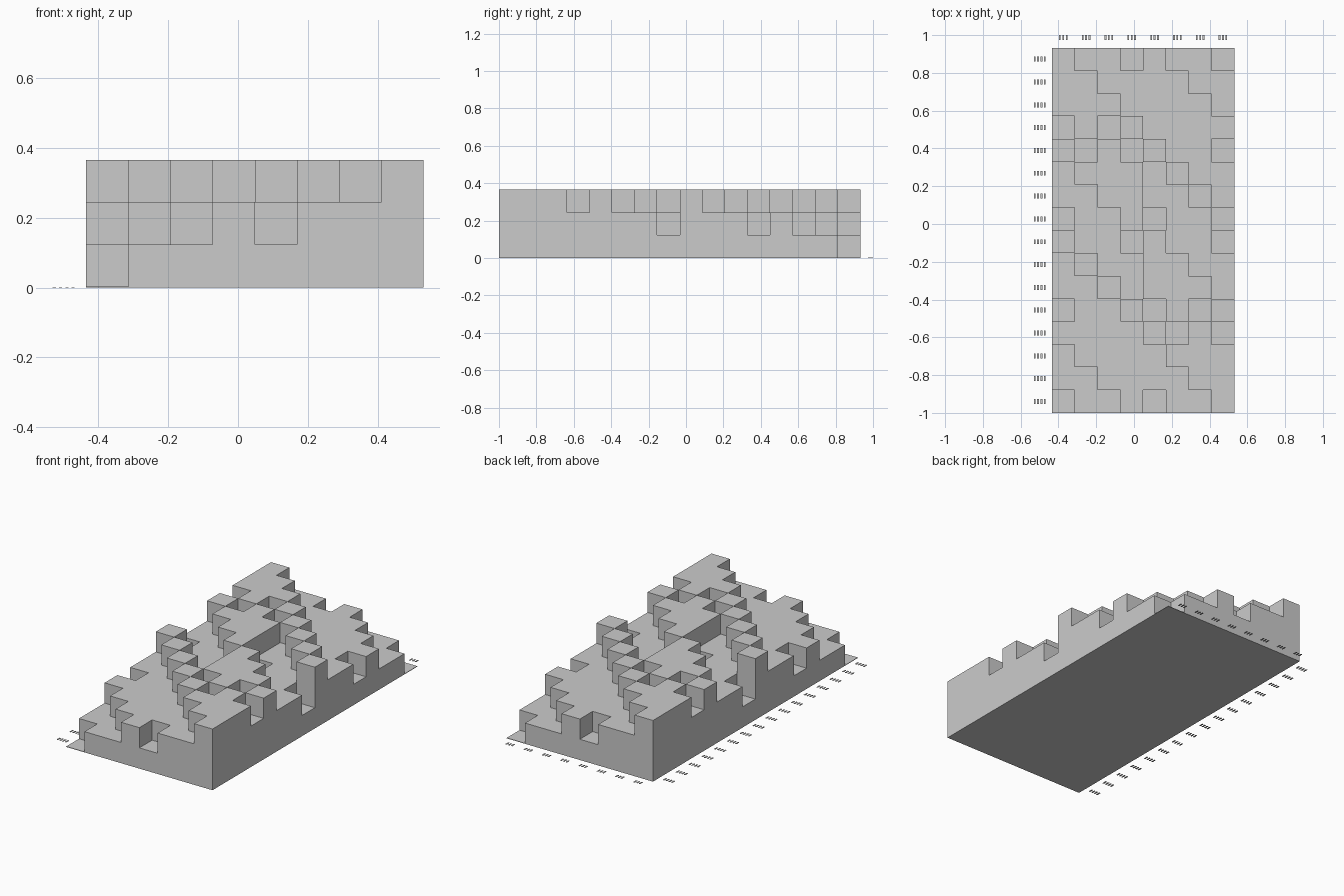
import bpy
import bmesh
from itertools import product

if "Cube" in bpy.data.objects:
    bpy.data.objects.remove(bpy.data.objects["Cube"])

CELL = 0.1208            # side of one block
BASE = 0.003             # thickness of the base plate
LEFT, BACK = -0.435, 0.933
COLS = ["".join(p) for p in product("01", repeat=3)]
ROWS = ["".join(p) for p in product("01", repeat=4)]

grey = bpy.data.materials.new("plain_grey")
grey.use_nodes = True
grey.diffuse_color = (0.6, 0.6, 0.6, 1)
grey.node_tree.nodes["Principled BSDF"].inputs["Base Color"].default_value = (0.6, 0.6, 0.6, 1)


def common(a, b):
    """Length of the longest common subsequence of two words."""
    if not a or not b:
        return 0
    if a[0] == b[0]:
        return 1 + common(a[1:], b[1:])
    return max(common(a[1:], b), common(a, b[1:]))


def finish(bm, name):
    bmesh.ops.remove_doubles(bm, verts=bm.verts, dist=0.0001)
    mesh = bpy.data.meshes.new(name)
    bm.to_mesh(mesh)
    bm.free()
    mesh.materials.append(grey)
    obj = bpy.data.objects.new(name, mesh)
    bpy.context.collection.objects.link(obj)


# Height of every stack, in blocks; level 0 is the base plate
height = {(i, j): common(c, r)
          for i, c in enumerate(COLS) for j, r in enumerate(ROWS)}
levels = [0] + [BASE + CELL * k for k in range(4)]


def point(i, j, k):
    return (LEFT + i * CELL, BACK - j * CELL, levels[k])


# Stepped terrain: only the outer faces of the stacks
bm = bmesh.new()


def face(*corners):
    bm.faces.new([bm.verts.new(point(*c)) for c in corners])


for (i, j), h in height.items():
    top = h + 1
    face((i, j + 1, top), (i + 1, j + 1, top), (i + 1, j, top), (i, j, top))
    face((i, j, 0), (i + 1, j, 0), (i + 1, j + 1, 0), (i, j + 1, 0))
    sides = {(0, 1): ((i, j + 1), (i + 1, j + 1)),
             (1, 0): ((i + 1, j + 1), (i + 1, j)),
             (0, -1): ((i + 1, j), (i, j)),
             (-1, 0): ((i, j), (i, j + 1))}
    for (di, dj), (a, b) in sides.items():
        low = height.get((i + di, j + dj), -1) + 1
        for k in range(low, top):
            face((*a, k), (*b, k), (*b, k + 1), (*a, k + 1))
finish(bm, "stepped_terrain")


# Thin plain tick marks along the back and left edges
def tick_row(bm, x, y, count):
    for n in range(count):
        made = bmesh.ops.create_cube(bm, size=1)["verts"]
        bmesh.ops.scale(bm, verts=made, vec=(0.009, 0.026, 0.002))
        offset = (n - (count - 1) / 2) * 0.018
        bmesh.ops.translate(bm, verts=made, vec=(x + offset, y, 0.001))


bm = bmesh.new()
for i in range(len(COLS)):
    tick_row(bm, LEFT + (i + 0.5) * CELL, 0.987, 3)
finish(bm, "column_ticks")

bm = bmesh.new()
for j in range(len(ROWS)):
    tick_row(bm, -0.499, BACK - (j + 0.5) * CELL, 4)
finish(bm, "row_ticks")
